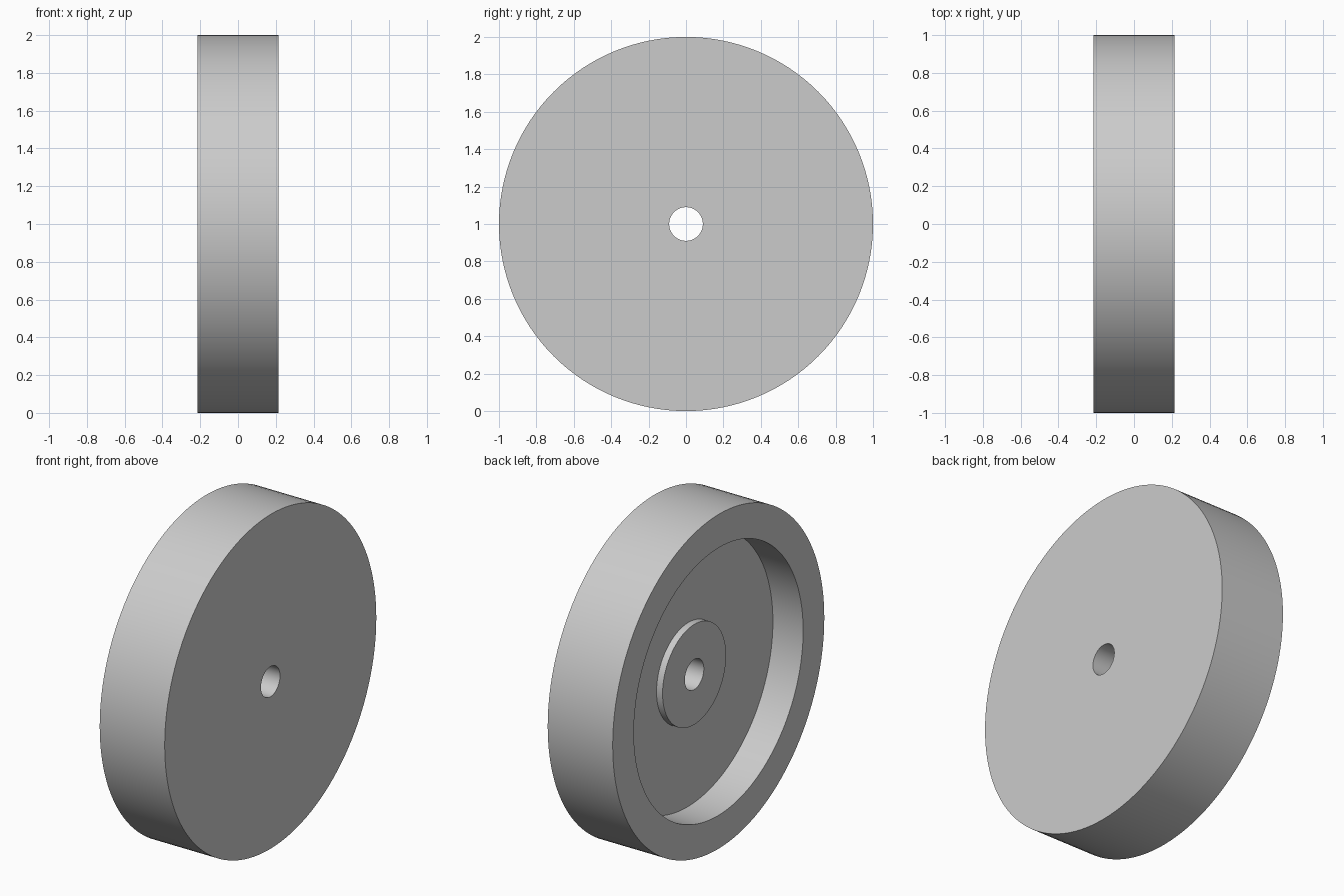
import bpy
import bmesh
from math import pi, radians
from mathutils import Vector

cube = bpy.data.objects.get("Cube")
if cube:
    bpy.data.objects.remove(cube, do_unlink=True)

# Main dimensions
HALF_WIDTH = 0.215
OUTER_R, RECESS_R, HUB_R, BORE_R = 1.0, 0.8, 0.3, 0.09
FLOOR_X = -HALF_WIDTH + 0.2
HUB_X = FLOOR_X - 0.04
SEGMENTS = 128

# Plain grey material
grey = bpy.data.materials.new("light grey")
grey.use_nodes = True
colour = (0.6, 0.6, 0.6, 1)
grey.diffuse_color = colour
grey.node_tree.nodes["Principled BSDF"].inputs["Base Color"].default_value = colour

# Closed wheel section as (x, radius): flat on +x, recessed with a raised hub on -x
section = [
    (HALF_WIDTH, BORE_R), (HALF_WIDTH, OUTER_R),
    (-HALF_WIDTH, OUTER_R), (-HALF_WIDTH, RECESS_R),
    (FLOOR_X, RECESS_R), (FLOOR_X, HUB_R),
    (HUB_X, HUB_R), (HUB_X, BORE_R),
]

# Revolve the section around the x axis
bm = bmesh.new()
verts = [bm.verts.new((x, 0, r)) for x, r in section]
edges = [bm.edges.new((v, verts[i - 1])) for i, v in enumerate(verts)]
bmesh.ops.spin(bm, geom=verts + edges, cent=Vector(), axis=(1, 0, 0),
               angle=2 * pi, steps=SEGMENTS, use_merge=True)
bmesh.ops.remove_doubles(bm, verts=bm.verts, dist=0.0001)
bmesh.ops.recalc_face_normals(bm, faces=bm.faces)

mesh = bpy.data.meshes.new("wheel")
bm.to_mesh(mesh)
bm.free()
mesh.materials.append(grey)

wheel = bpy.data.objects.new("wheel", mesh)
wheel.location.z = OUTER_R
bpy.context.collection.objects.link(wheel)

# Smooth round walls, sharp rims
bpy.ops.object.select_all(action="DESELECT")
wheel.select_set(True)
bpy.context.view_layer.objects.active = wheel
bpy.ops.object.shade_smooth_by_angle(angle=radians(30))
